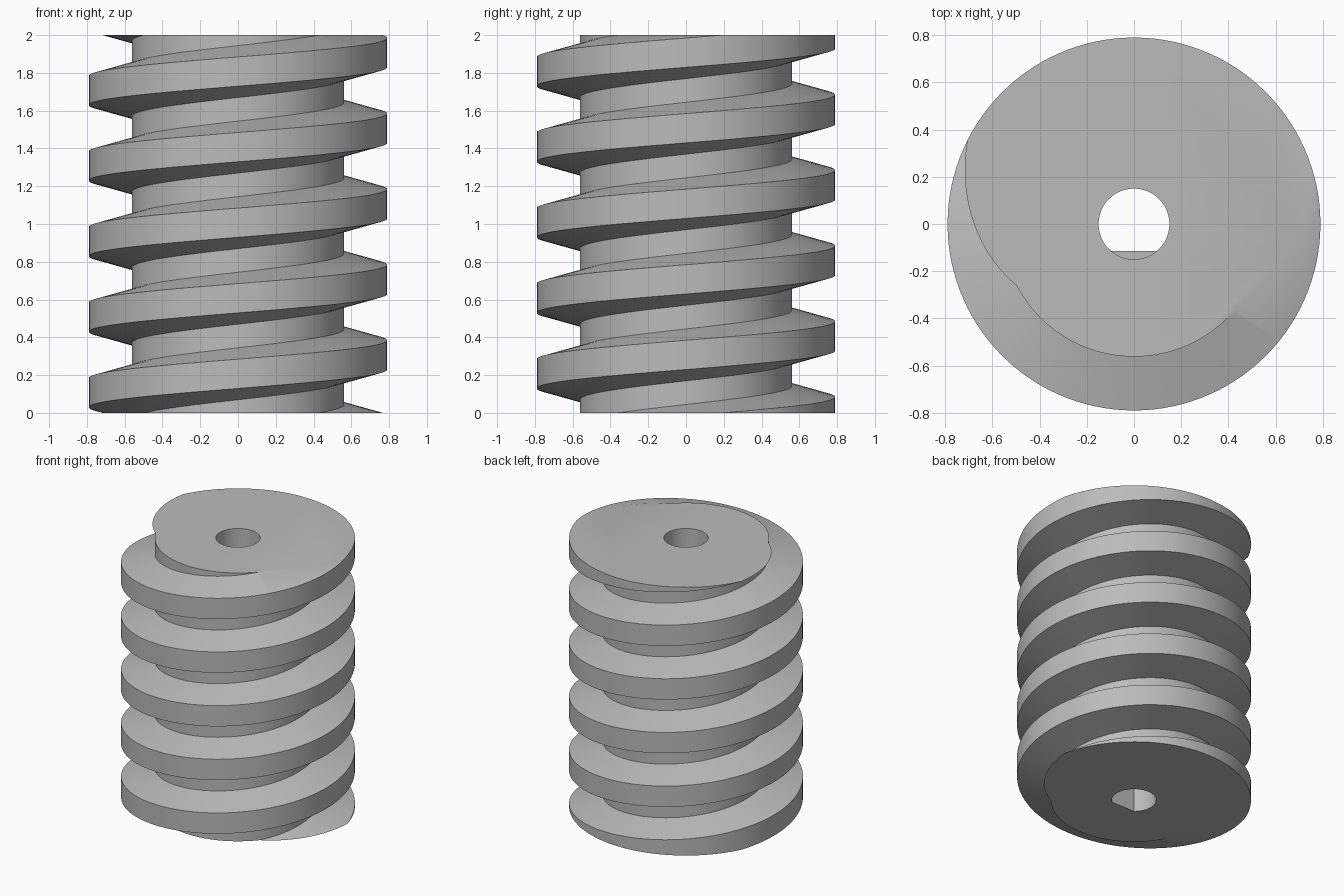
import bpy, bmesh, math
from mathutils import Vector

cube = bpy.data.objects.get("Cube")
if cube:
    bpy.data.objects.remove(cube, do_unlink=True)

HEIGHT, PITCH = 2.0, 0.4
ROOT, CREST = 0.562, 0.79
LAND, FLANK = 0.155, 0.06      # crest height, flank rise
PHASE = -0.093                 # crest centre height at angle zero
BORE, FLAT_Y, FLAT_TOP = 0.15, -0.115, 1.0
SEG, TURNS = 120, 8

steel = bpy.data.materials.new("plain_grey")
steel.use_nodes = True
grey = (0.5, 0.5, 0.5, 1)
steel.diffuse_color = grey
steel.node_tree.nodes["Principled BSDF"].inputs["Base Color"].default_value = grey


def add_object(name, bm):
    bmesh.ops.recalc_face_normals(bm, faces=bm.faces)
    mesh = bpy.data.meshes.new(name)
    bm.to_mesh(mesh)
    bm.free()
    mesh.materials.append(steel)
    obj = bpy.data.objects.new(name, mesh)
    bpy.context.collection.objects.link(obj)
    return obj


def slice_and_cap(bm, point, normal):
    """Remove everything beyond a plane and close the cut."""
    cut = bmesh.ops.bisect_plane(
        bm, geom=bm.verts[:] + bm.edges[:] + bm.faces[:], dist=1e-6,
        plane_co=point, plane_no=normal, clear_outer=True)
    edges = [e for e in cut["geom_cut"] if isinstance(e, bmesh.types.BMEdge)]
    bmesh.ops.edgeloop_fill(bm, edges=edges)


# Threaded body: trapezoid tooth swept along a right-handed helix
half = LAND / 2
tooth = [(ROOT, -half - FLANK), (CREST, -half), (CREST, half), (ROOT, half + FLANK)]
bm = bmesh.new()
rows = []
for i in range(SEG * TURNS + 1):
    a = math.tau * i / SEG
    z = PHASE + PITCH * (i / SEG - 2)
    rows.append([bm.verts.new((r * math.cos(a), r * math.sin(a), z + dz))
                 for r, dz in tooth])
for i in range(SEG * TURNS):
    for j in range(3):
        bm.faces.new((rows[i][j], rows[i + 1][j], rows[i + 1][j + 1], rows[i][j + 1]))
    # Root strip joins this turn to the next one
    if i + SEG < SEG * TURNS:
        bm.faces.new((rows[i][3], rows[i + 1][3], rows[i + SEG + 1][0], rows[i + SEG][0]))
slice_and_cap(bm, (0, 0, 0), (0, 0, -1))
slice_and_cap(bm, (0, 0, HEIGHT), (0, 0, 1))
worm = add_object("worm_screw", bm)


# Shaft bore: round above, D-shaped below
def bore_cutter(name, low, high, flat):
    bm = bmesh.new()
    bmesh.ops.create_cone(bm, cap_ends=True, segments=64, radius1=BORE,
                          radius2=BORE, depth=high - low)
    bmesh.ops.translate(bm, verts=bm.verts, vec=Vector((0, 0, (low + high) / 2)))
    if flat:
        slice_and_cap(bm, (0, FLAT_Y, 0), (0, -1, 0))
    cutter = add_object(name, bm)
    cutter.hide_render = True
    return cutter


cutters = [bore_cutter("flat_bore_cutter", -0.1, FLAT_TOP + 0.1, True),
           bore_cutter("round_bore_cutter", FLAT_TOP, HEIGHT + 0.1, False)]
for cutter in cutters:
    mod = worm.modifiers.new(cutter.name, 'BOOLEAN')
    mod.operation, mod.solver, mod.object = 'DIFFERENCE', 'EXACT', cutter

bpy.context.view_layer.objects.active = worm
for cutter in cutters:
    bpy.ops.object.modifier_apply(modifier=cutter.name)
    bpy.data.objects.remove(cutter, do_unlink=True)

bpy.ops.object.select_all(action='DESELECT')
worm.select_set(True)
bpy.ops.object.shade_smooth_by_angle(angle=math.radians(30))
